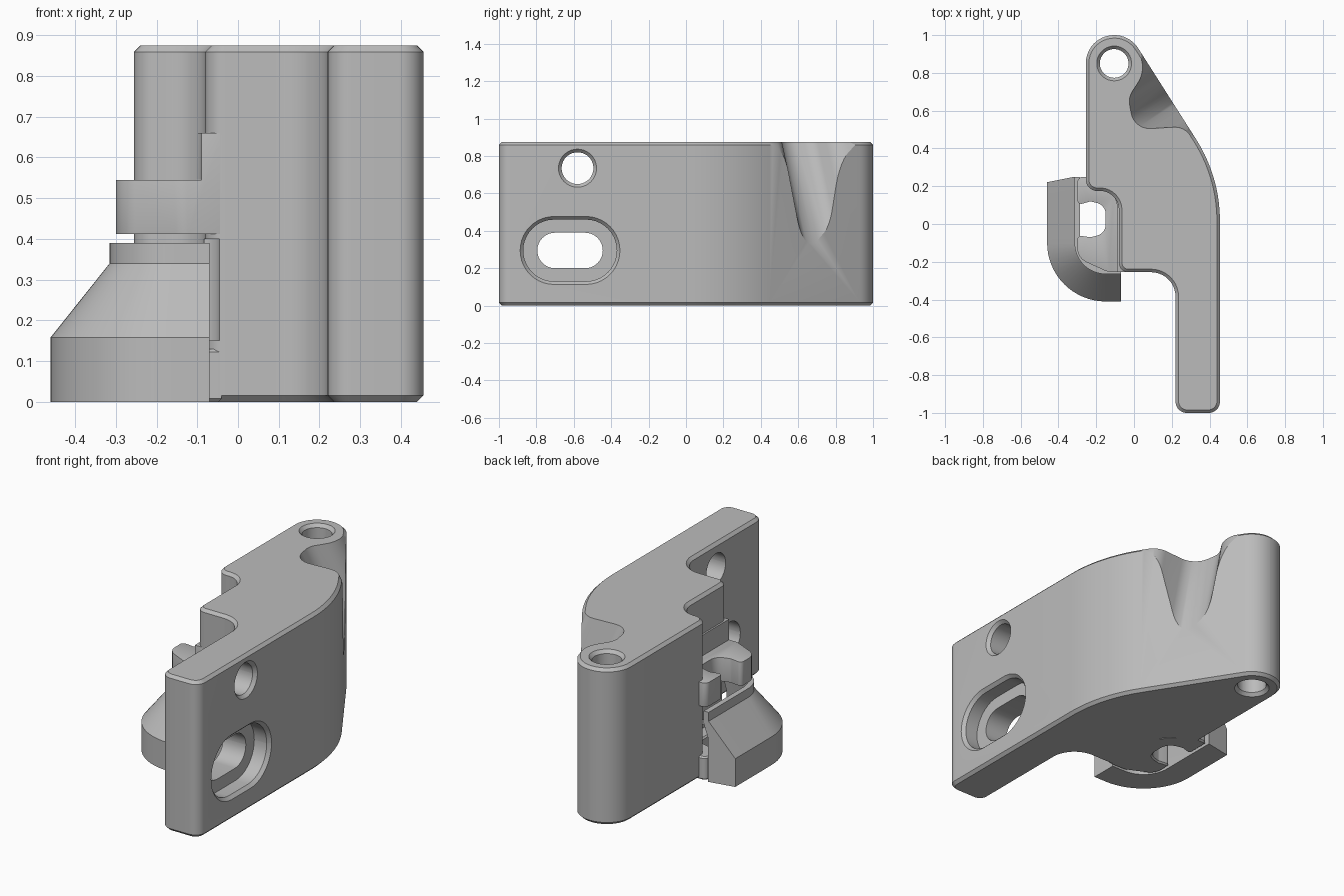
import bpy, bmesh
from math import pi, cos, sin, tan
from mathutils import Vector

cube = bpy.data.objects.get("Cube")
if cube:
    bpy.data.objects.remove(cube)

grey = bpy.data.materials.new("plain grey")
grey.use_nodes = True
tone = (0.5, 0.5, 0.5, 1)
grey.diffuse_color = tone
grey.node_tree.nodes["Principled BSDF"].inputs["Base Color"].default_value = tone


def rounded(corners, steps=10):
    """Closed 2D outline from (x, y, radius) corners."""
    out = []
    for i, (x, y, r) in enumerate(corners):
        p = Vector((x, y))
        a = (Vector(corners[i - 1][:2]) - p).normalized()
        b = (Vector(corners[(i + 1) % len(corners)][:2]) - p).normalized()
        if r == 0:
            out.append(p)
            continue
        half = a.angle(b) / 2
        mid = p + (a + b).normalized() * (r / sin(half))
        start = p + a * (r / tan(half)) - mid
        end = p + b * (r / tan(half)) - mid
        turn = start.angle_signed(end)
        for k in range(steps + 1):
            t = -turn * k / steps
            out.append(mid + Vector((start.x * cos(t) - start.y * sin(t),
                                     start.x * sin(t) + start.y * cos(t))))
    return out


def loft(name, rings, chamfer=0):
    """Solid through matching rings, capped at both ends."""
    bm = bmesh.new()
    loops = [[bm.verts.new(p) for p in ring] for ring in rings]
    n = len(loops[0])
    for low, high in zip(loops, loops[1:]):
        for i in range(n):
            j = (i + 1) % n
            bm.faces.new((low[i], low[j], high[j], high[i]))
    caps = [bm.faces.new(loops[0][::-1]), bm.faces.new(loops[-1])]
    bmesh.ops.recalc_face_normals(bm, faces=bm.faces)
    if chamfer:
        bmesh.ops.bevel(bm, geom=[e for f in caps for e in f.edges],
                        offset=chamfer, segments=1, affect='EDGES')
    mesh = bpy.data.meshes.new(name)
    bm.to_mesh(mesh)
    bm.free()
    mesh.materials.append(grey)
    ob = bpy.data.objects.new(name, mesh)
    bpy.context.collection.objects.link(ob)
    return ob


def upright(outline, z):
    return [(p.x, p.y, z) for p in outline]


def bake(ob):
    bpy.context.view_layer.update()
    mesh = bpy.data.meshes.new_from_object(
        ob.evaluated_get(bpy.context.evaluated_depsgraph_get()))
    ob.modifiers.clear()
    ob.data = mesh


def cut(ob, cutter):
    cutter.hide_render = True
    mod = ob.modifiers.new("cut", 'BOOLEAN')
    mod.operation, mod.solver, mod.object = 'DIFFERENCE', 'EXACT', cutter
    bake(ob)
    bpy.data.objects.remove(cutter)


def oval(u, v, hu, hv):
    """Slot or circle outline with fully rounded ends."""
    r = min(hu, hv) * 0.999
    return rounded([(u - hu, v - hv, r), (u + hu, v - hv, r),
                    (u + hu, v + hv, r), (u - hu, v + hv, r)])


def side_hole(u, v, levels):
    """Cutter along x; levels are (x, half length, half height)."""
    return loft("hole_cutter", [[(x, p.x, p.y) for p in oval(u, v, hu, hv)]
                                for x, hu, hv in levels])


# Main body: hinge barrel, shoulder and mounting plate in one outline
TOP = 0.875
body = loft("hinge_body", [upright(rounded([
    (-.255, 1, .149), (-.022, 1, .149), (.455, .25, .8), (.455, -1, .06),
    (.22, -1, .06), (.22, -.255, .13), (-.08, -.255, .05),
    (-.08, .175, .1), (-.255, .175, .06)]), z) for z in (0, TOP)], chamfer=.016)

# Pin hole through the barrel, countersunk at both ends
cut(body, loft("pin_cutter", [upright(oval(-.105, .85, r, r), z) for z, r in (
    (-.02, .11), (.018, .076), (TOP - .018, .076), (TOP + .02, .11))]))

# Round screw hole and stepped slot in the plate
cut(body, side_hole(-.58, .735, [(.18, .085, .085), (.437, .085, .085), (.48, .125, .125)]))
cut(body, side_hole(-.62, .295, [(.18, .175, .095), (.5, .175, .095)]))
cut(body, side_hole(-.62, .295, [(.36, .25, .165), (.437, .25, .165), (.48, .29, .205)]))

# Sloping scoop beside the barrel, running out through the slanted face
scoop = rounded([(.02, .96, 0), (.055, .8, .15), (-.03, .67, .1), (0, .5, .1),
                 (.25, .515, .1), (.36, .42, 0), (.7, .5, 0), (.5, 1.1, 0)])
outward = Vector((.845, .535))
cut(body, loft("scoop_cutter", [upright([p + outward * (TOP - z) * .41 for p in scoop], z)
                                for z in (.25, .95)]))

# Shallow pocket behind the latch
pocket = rounded([(-.2, -.32, 0), (-.045, -.32, 0), (-.045, .1, .05), (-.2, .1, 0)])
cut(body, loft("pocket_cutter", [upright(pocket, z) for z in (.15, .4)]))

# Claw plates with an open round seat, above and below the pocket
claw = rounded([(-.04, -.253, 0), (-.14, -.253, .08), (-.3, -.18, .08), (-.3, -.06, .02),
                (-.23, -.07, .03), (-.15, -.05, .06), (-.15, .1, .06), (-.23, .12, .03),
                (-.3, .1, .02), (-.3, .25, .03), (-.2, .25, 0), (-.04, .1, 0)], 6)
lower_claw = loft("lower_claw", [upright(claw, z) for z in (0, .13)], chamfer=.008)
upper_claw = loft("upper_claw", [upright(claw, z) for z in (.412, .66)])

# Fillet between the upper claw and the body
gap = loft("gap_cutter", [upright(rounded([
    (-.8, -.8, 0), (-.09, -.8, 0), (-.09, .19, .1), (-.16, .19, .03),
    (-.16, .6, 0), (-.8, .6, 0)]), z) for z in (.545, 1)])
round_edge = gap.modifiers.new("fillet", 'BEVEL')
round_edge.width, round_edge.segments = .07, 6
round_edge.limit_method, round_edge.angle_limit = 'ANGLE', 1.2
bake(gap)
cut(upper_claw, gap)
soften = upper_claw.modifiers.new("soft edges", 'BEVEL')
soften.width, soften.segments, soften.angle_limit = .025, 4, 1.1
bake(upper_claw)

# Curved latch guard: one section swept along a straight and a quarter turn
section = [(.31, 0), (.31, .158), (.165, .34), (.165, .39), (.135, .39), (.135, .32), (.16, .25), (.16, 0)]
cx, cy = -.15, -.1
rings = [[(cx - r, .25 - max(0, r - .165) * .2, z) for r, z in section]]
for k in range(17):
    a = k / 16 * pi / 2
    rings.append([(cx - r * cos(a), cy - r * sin(a), z) for r, z in section])
rings.append([(-.07, cy - r, z) for r, z in section])
guard = loft("latch_guard", rings)

# Smooth shading with crisp edges
bpy.ops.object.select_all(action='DESELECT')
for ob in (body, lower_claw, upper_claw, guard):
    ob.select_set(True)
bpy.context.view_layer.objects.active = body
bpy.ops.object.shade_smooth_by_angle(angle=.5)
